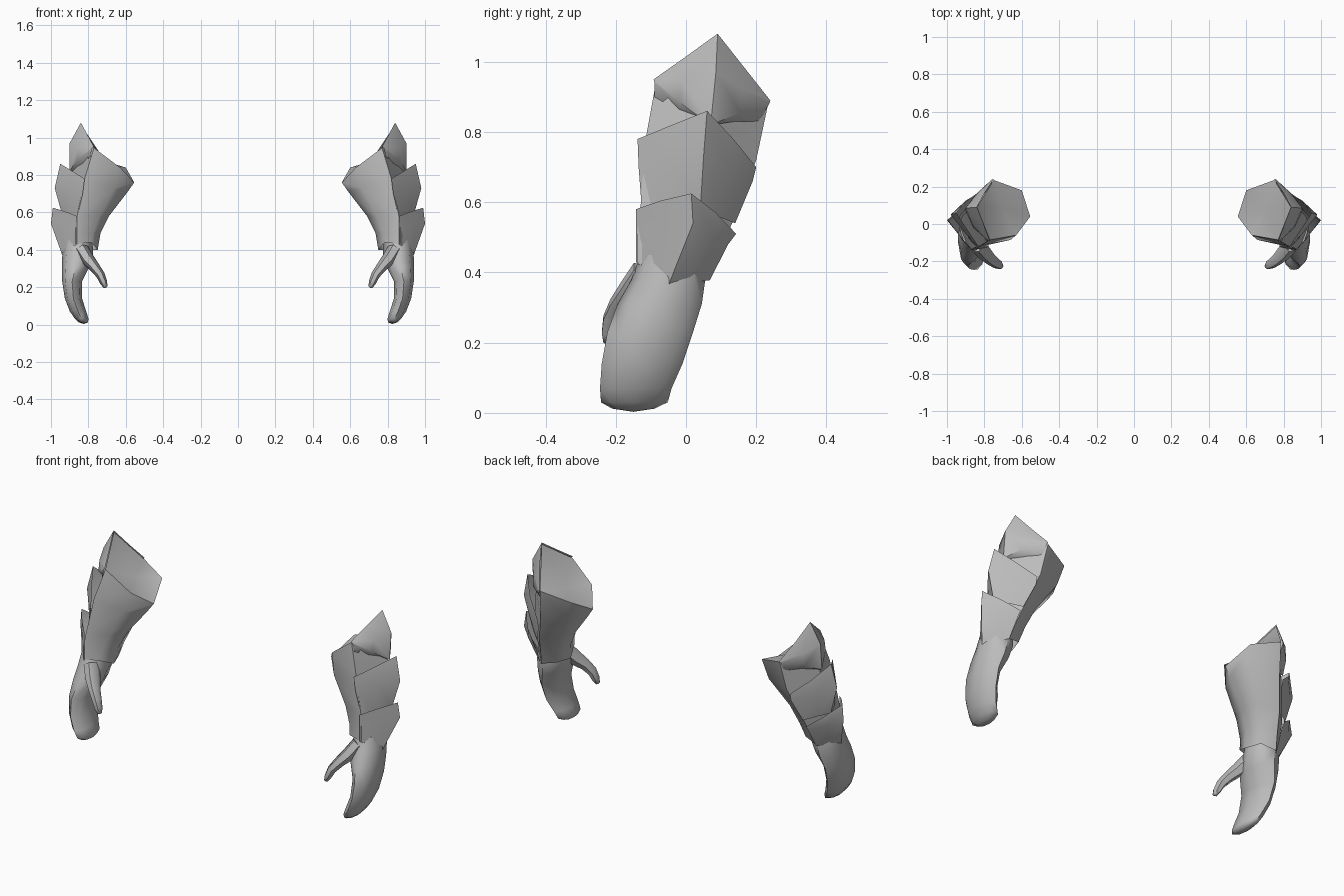
import bpy, bmesh, math
from mathutils import Vector

grey = bpy.data.materials.new("armour_grey")
grey.diffuse_color = (0.5, 0.5, 0.5, 1)


def loft(name, rows, closed=True, cap_start=None, cap_end=None, angle=50):
    """Skin rows of points, mirror to the other arm; caps are centre points."""
    bm = bmesh.new()
    vr = [[bm.verts.new(p) for p in r] for r in rows]
    n = len(rows[0])
    for a, b in zip(vr, vr[1:]):
        for i in range(n if closed else n - 1):
            j = (i + 1) % n
            bm.faces.new((a[i], a[j], b[j], b[i]))
    for ring, tip in ((vr[0], cap_start), (vr[-1], cap_end)):
        if tip:
            c = bm.verts.new(tip)
            for i in range(n):
                bm.faces.new((ring[i], ring[(i + 1) % n], c))
    bmesh.ops.recalc_face_normals(bm, faces=bm.faces)
    # open sheets face away from the arm axis
    if not closed:
        bm.normal_update()
        if sum(f.normal.x for f in bm.faces) < 0:
            bmesh.ops.reverse_faces(bm, faces=bm.faces)
    me = bpy.data.meshes.new(name)
    bm.to_mesh(me)
    bm.free()
    me.materials.append(grey)
    ob = bpy.data.objects.new(name, me)
    bpy.context.collection.objects.link(ob)
    bpy.context.view_layer.objects.active = ob
    ob.select_set(True)
    bpy.ops.object.shade_smooth_by_angle(angle=math.radians(angle))
    ob.select_set(False)
    m = ob.modifiers.new("mirror", 'MIRROR')
    m.use_mirror_merge = False
    return ob


# Forearm sleeve: six-sided rings ordered inner, inner-back, back, outer, front, inner-front
loft("forearm_sleeve", [
    [(.75, -.04, .40), (.78, .045, .40), (.86, .065, .38),
     (.935, -.05, .365), (.87, -.14, .43), (.785, -.125, .44)],
    [(.735, -.02, .49), (.76, .07, .48), (.84, .10, .47),
     (.93, .0, .47), (.87, -.14, .50), (.775, -.11, .49)],
    [(.69, .0, .58), (.72, .10, .58), (.82, .14, .56),
     (.92, .04, .57), (.86, -.13, .58), (.74, -.095, .58)],
    [(.59, .03, .71), (.63, .16, .73), (.77, .20, .72),
     (.89, .07, .80), (.82, -.115, .78), (.66, -.085, .73)],
    [(.555, .04, .76), (.60, .18, .84), (.75, .235, .885),
     (.84, .09, 1.07), (.77, -.085, .945), (.63, -.06, .84)],
], cap_end=(.70, .08, .86), angle=60)

# Overlapping outer plates: rows of front, front-mid, ridge, back-mid, back
loft("wrist_plate", [
    [(.86, -.143, .58), (.925, -.07, .605), (.99, .015, .625), (.93, .085, .57), (.85, .143, .51)],
    [(.86, -.143, .53), (.935, -.06, .54), (1.0, .02, .54), (.93, .08, .51), (.85, .12, .48)],
    [(.86, -.143, .43), (.91, -.10, .395), (.937, -.05, .364), (.91, .01, .37), (.86, .068, .378)],
], closed=False, angle=60)
loft("middle_plate", [
    [(.82, -.138, .78), (.885, -.04, .82), (.95, .06, .86), (.88, .135, .78), (.79, .20, .70)],
    [(.83, -.135, .70), (.91, -.04, .72), (.98, .05, .73), (.90, .125, .69), (.79, .19, .66)],
    [(.86, -.125, .57), (.90, -.04, .57), (.935, .04, .57), (.89, .09, .56), (.83, .14, .54)],
], closed=False, angle=60)
loft("elbow_plate", [
    [(.77, -.092, .95), (.805, .0, 1.015), (.84, .09, 1.08), (.80, .165, .985), (.75, .24, .89)],
    [(.775, -.092, .948), (.86, -.01, .945), (.90, .085, .97), (.84, .16, .925), (.755, .24, .888)],
    [(.78, -.09, .943), (.86, -.02, .885), (.90, .07, .82), (.85, .155, .855), (.76, .238, .883)],
    [(.79, -.09, .90), (.82, -.02, .86), (.86, .07, .82), (.82, .14, .83), (.76, .21, .83)],
], closed=False, angle=40)


def oval(x, y, z, rx, ry, tilt=0.0, n=8):
    """Horizontal rounded ring, tilted in z along y."""
    return [(x + rx * math.cos(t), y + ry * math.sin(t), z + tilt * math.sin(t))
            for t in (2 * math.pi * i / n for i in range(n))]


# Mitten-shaped hand, from inside the cuff to the fingertips
loft("hand", [
    oval(.853, -.04, .45, .075, .09),
    oval(.857, -.05, .38, .082, .105),
    oval(.868, -.075, .31, .074, .12),
    oval(.887, -.102, .23, .053, .122),
    oval(.880, -.125, .14, .046, .115),
    oval(.855, -.143, .07, .044, .102),
    oval(.835, -.147, .03, .036, .095),
    oval(.827, -.15, .012, .024, .06),
], cap_start=(.853, -.04, .45), cap_end=(.825, -.15, .003), angle=60)


# Thumb: rings perpendicular to a bent path
path = [(.835, -.115, .40, .045), (.80, -.155, .345, .042), (.765, -.19, .305, .033),
        (.735, -.212, .265, .028), (.718, -.22, .225, .023), (.708, -.224, .20, .013)]
rings = []
for i, (x, y, z, r) in enumerate(path):
    a, b = Vector(path[max(i - 1, 0)][:3]), Vector(path[min(i + 1, len(path) - 1)][:3])
    d = (b - a).normalized()
    u = d.cross(Vector((0, 1, 0))).normalized()
    v = d.cross(u)
    rings.append([Vector((x, y, z)) + r * (.85 * u * math.cos(t) + v * math.sin(t))
                  for t in (math.pi * k / 3 for k in range(6))])
loft("thumb", rings, cap_start=path[0][:3], cap_end=(.706, -.225, .197), angle=60)
